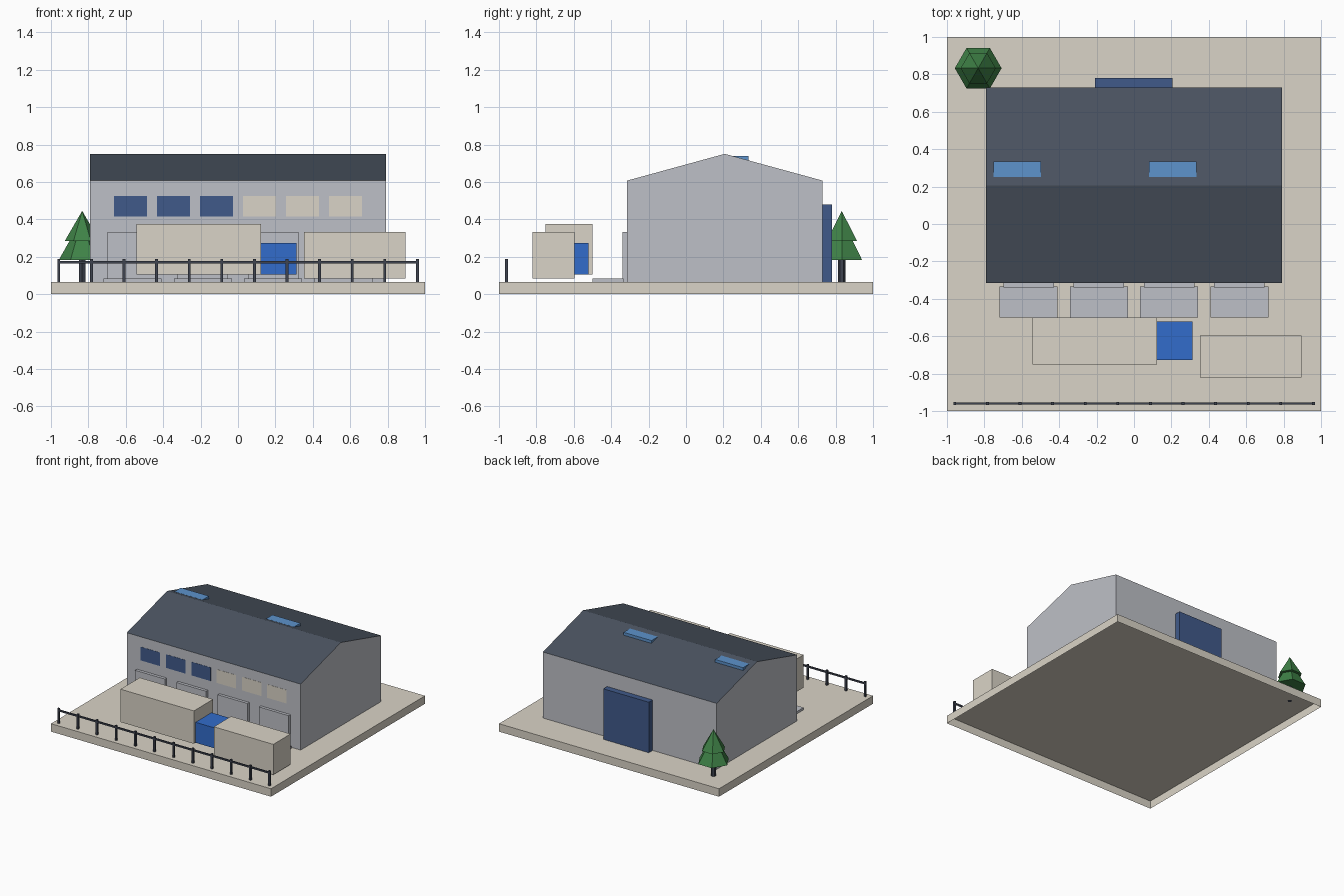
import bpy, bmesh, math

cube = bpy.data.objects.get("Cube")
if cube:
    bpy.data.objects.remove(cube, do_unlink=True)


def material(name, rgb):
    """Flat material from an sRGB 0-255 colour."""
    def lin(c):
        c /= 255
        return c / 12.92 if c <= 0.04045 else ((c + 0.055) / 1.055) ** 2.4
    col = tuple(lin(c) for c in rgb) + (1.0,)
    m = bpy.data.materials.new(name)
    m.use_nodes = True
    m.diffuse_color = col
    bsdf = m.node_tree.nodes["Principled BSDF"]
    bsdf.inputs["Base Color"].default_value = col
    bsdf.inputs["Roughness"].default_value = 0.8
    return m


SAND = material("sand concrete", (218, 212, 199))
GREY = material("wall grey", (190, 192, 199))
SLATE = material("roof slate", (74, 83, 96))
NAVY = material("navy blue", (64, 90, 138))
BLUE = material("cab blue", (50, 108, 203))
SKY = material("skylight blue", (93, 147, 204))
IRON = material("dark iron", (62, 67, 80))
GREEN = material("leaf green", (63, 130, 71))


def finish(name, bm, *mats):
    me = bpy.data.meshes.new(name)
    bm.to_mesh(me)
    bm.free()
    for m in mats:
        me.materials.append(m)
    ob = bpy.data.objects.new(name, me)
    bpy.context.scene.collection.objects.link(ob)
    return ob


def drop_underside(bm):
    """Leave a block open below, like a shell standing on the ground."""
    bm.normal_update()
    under = [f for f in bm.faces if f.normal.z < -0.9]
    bmesh.ops.delete(bm, geom=under, context="FACES")


def box(name, xs, ys, zs, mat):
    """Open-bottomed block given by its extents on each axis."""
    bm = bmesh.new()
    bmesh.ops.create_cube(bm, size=1)
    for v in bm.verts:
        for i, (lo, hi) in enumerate((xs, ys, zs)):
            v.co[i] = lo if v.co[i] < 0 else hi
    drop_underside(bm)
    return finish(name, bm, mat)


def cone(name, x, y, z0, z1, r0, r1, mat, turn=0.0):
    """Six-sided cone or cylinder standing between two heights."""
    bm = bmesh.new()
    bmesh.ops.create_cone(bm, cap_ends=True, segments=6, radius1=r0,
                          radius2=r1, depth=z1 - z0)
    ob = finish(name, bm, mat)
    ob.location = (x, y, (z0 + z1) / 2)
    ob.rotation_euler.z = turn
    return ob


G = 0.065  # ground level on top of the slab
FRONT, BACK = -0.315, 0.73

box("ground_slab", (-1, 1), (-1, 1), (0, G), SAND)

# Gabled hall: extruded profile, upward faces become the roof
bm = bmesh.new()
profile = [(FRONT, G), (BACK, G), (BACK, 0.607), (0.207, 0.75), (FRONT, 0.607)]
gable = bm.faces.new([bm.verts.new((-0.79, y, z)) for y, z in profile])
ext = bmesh.ops.extrude_face_region(bm, geom=[gable], use_keep_orig=True)
for v in ext["geom"]:
    if isinstance(v, bmesh.types.BMVert):
        v.co.x = 0.79
bmesh.ops.recalc_face_normals(bm, faces=bm.faces)
drop_underside(bm)
for f in bm.faces:
    f.material_index = int(f.normal.z > 0.5)
finish("warehouse_hall", bm, GREY, SLATE)

# Front windows, half of them blue and half sand
for i in range(6):
    x = -0.575 + i * 0.23
    box(f"front_window_{i + 1}", (x - 0.088, x + 0.088), (FRONT - 0.0015, FRONT + 0.004),
        (0.414, 0.525), NAVY if i < 3 else SAND)

# Loading docks
for i in range(4):
    x = -0.563 + i * 0.3755
    box(f"dock_door_{i + 1}", (x - 0.135, x + 0.135), (FRONT - 0.024, FRONT + 0.003),
        (G, 0.332), GREY)
    box(f"dock_pad_{i + 1}", (x - 0.155, x + 0.155), (-0.5, FRONT - 0.018),
        (G, 0.084), GREY)

# Skylights and rear door
for side, x in (("right", -0.625), ("left", 0.207)):
    box(f"skylight_{side}", (x - 0.127, x + 0.127), (0.25, 0.333), (0.7, 0.739), SKY)
box("rear_door", (-0.208, 0.206), (BACK - 0.005, 0.78), (G, 0.48), NAVY)

# Lorry and parked trailer
box("lorry_trailer", (-0.543, 0.124), (-0.75, -0.5), (0.105, 0.375), SAND)
box("lorry_cab", (0.124, 0.314), (-0.728, -0.52), (0.105, 0.273), BLUE)
box("parked_trailer", (0.354, 0.895), (-0.82, -0.595), (0.083, 0.333), SAND)

# Front fence
for i in range(12):
    x = -0.958 + i * 0.1743
    box(f"fence_post_{i + 1}", (x - 0.0075, x + 0.0075), (-0.967, -0.952), (G, 0.188), IRON)
box("fence_rail", (-0.966, 0.967), (-0.965, -0.954), (0.164, 0.177), IRON)

# Tree in the back corner
TX, TY = -0.833, 0.833
FLAT = math.pi / 6
cone("tree_trunk", TX, TY, G, 0.2, 0.019, 0.019, IRON)
cone("tree_lower_leaves", TX, TY, 0.183, 0.405, 0.125, 0, GREEN, FLAT)
cone("tree_upper_leaves", TX, TY, 0.283, 0.445, 0.094, 0, GREEN, FLAT)
